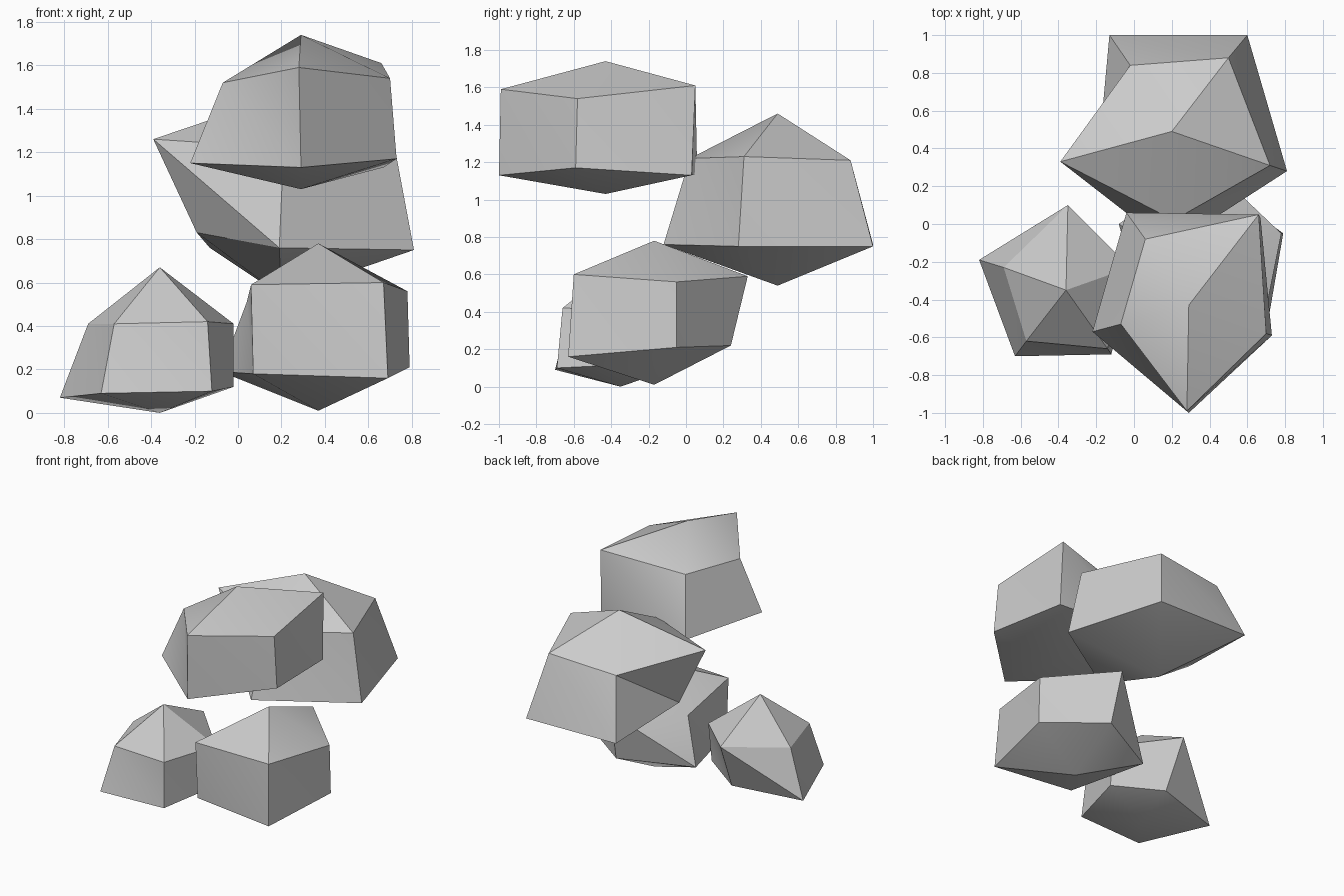
import bpy
import bmesh
import math

# Remove only the default cube
default_cube = bpy.data.objects.get("Cube")
if default_cube:
    bpy.data.objects.remove(default_cube, do_unlink=True)

# Single stone colour
stone = bpy.data.materials.new("stone_grey")
stone.use_nodes = True
stone_colour = (0.6, 0.6, 0.6, 1)
stone.diffuse_color = stone_colour
stone.node_tree.nodes["Principled BSDF"].inputs["Base Color"].default_value = stone_colour


def make_rock(name, centre, base_z, peak_z, upper_ring, lower_ring):
    """Faceted boulder: two rings joined by a wall, closed by a peak and a base point."""
    bm = bmesh.new()
    base = bm.verts.new((*centre, base_z))
    peak = bm.verts.new((*centre, peak_z))
    upper = [bm.verts.new(point) for point in upper_ring]
    lower = [bm.verts.new(point) for point in lower_ring]
    sides = len(upper)

    for side in range(sides):
        following = (side + 1) % sides
        # Wall, split along the diagonal
        bm.faces.new((lower[side], lower[following], upper[side]))
        bm.faces.new((upper[side], lower[following], upper[following]))
        # Cap and underside
        bm.faces.new((upper[side], upper[following], peak))
        bm.faces.new((lower[following], lower[side], base))

    bm.normal_update()
    mesh = bpy.data.meshes.new(name)
    bm.to_mesh(mesh)
    bm.free()
    mesh.materials.append(stone)

    rock = bpy.data.objects.new(name, mesh)
    bpy.context.collection.objects.link(rock)
    bpy.ops.object.select_all(action="DESELECT")
    rock.select_set(True)
    bpy.context.view_layer.objects.active = rock
    bpy.ops.object.shade_smooth_by_angle(angle=math.radians(30))
    return rock


# Rings run counter-clockwise seen from above, starting at the front.

# Highest boulder, at the front
make_rock(
    "upper_front_rock", centre=(.29, -.43), base_z=1.03, peak_z=1.74,
    upper_ring=[(.28, -.99, 1.59), (.7, -.58, 1.54), (.66, .05, 1.61),
                (.06, -.08, 1.54), (-.07, -.53, 1.52)],
    lower_ring=[(.29, -1, 1.13), (.73, -.59, 1.17), (.67, .03, 1.13),
                (-.04, .06, 1.14), (-.22, -.57, 1.15)],
)

# Large boulder behind
make_rock(
    "upper_back_rock", centre=(.2, .49), base_z=.54, peak_z=1.46,
    upper_ring=[(.21, .02, 1.22), (.72, .31, 1.23), (.5, .88, 1.21),
                (-.02, .84, 1.17), (-.39, .33, 1.26)],
    lower_ring=[(.19, -.12, .76), (.81, .28, .75), (.6, 1, .75),
                (-.13, 1, .76), (-.19, .35, .83)],
)

# Small boulder resting on the ground
make_rock(
    "lower_small_rock", centre=(-.36, -.35), base_z=0, peak_z=.67,
    upper_ring=[(-.14, -.66, .42), (-.02, -.23, .41), (-.35, .1, .45),
                (-.69, -.23, .41), (-.57, -.62, .41)],
    lower_ring=[(-.12, -.69, .1), (-.02, -.27, .12), (-.33, -.06, .1),
                (-.82, -.19, .07), (-.63, -.7, .09)],
)

# Blocky boulder resting on the ground
make_rock(
    "lower_blocky_rock", centre=(.37, -.17), base_z=.01, peak_z=.78,
    upper_ring=[(.67, -.6, .6), (.78, -.05, .56), (.38, .33, .59),
                (.04, -.08, .51), (.06, -.58, .59)],
    lower_ring=[(.69, -.63, .16), (.79, -.05, .21), (.4, .24, .22),
                (-.08, 0, .19), (.07, -.57, .18)],
)
